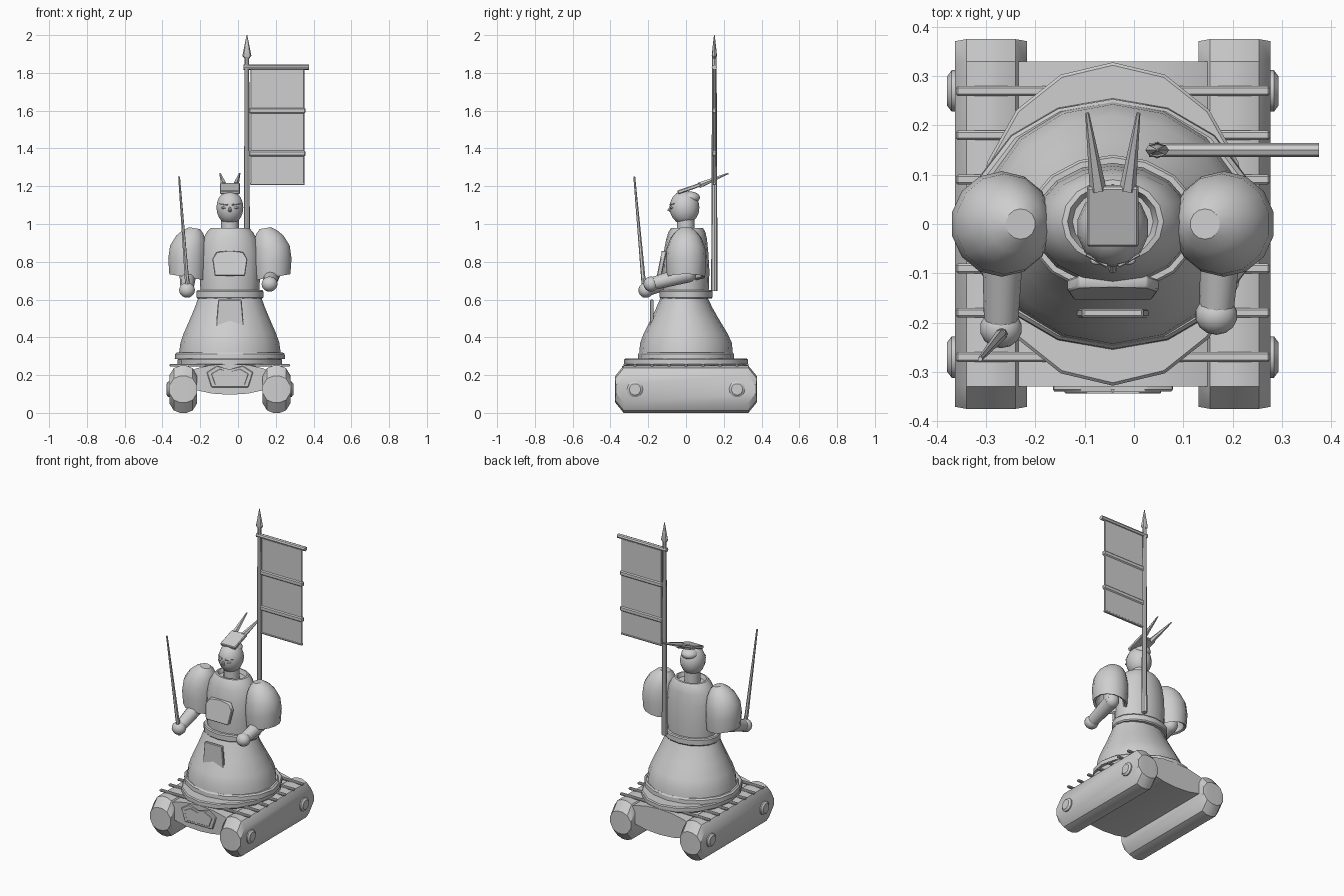
import bpy, bmesh
from math import sin, cos, pi, radians
from mathutils import Vector, Matrix

if "Cube" in bpy.data.objects:
    bpy.data.objects.remove(bpy.data.objects["Cube"])

CX = -0.043  # centre line of the figure
grey = bpy.data.materials.new("plain_grey")
grey.use_nodes = True
colour = (0.62, 0.62, 0.62, 1)
grey.diffuse_color = colour
grey.node_tree.nodes["Principled BSDF"].inputs["Base Color"].default_value = colour
made = []


def finish(name, bm):
    bmesh.ops.recalc_face_normals(bm, faces=bm.faces)
    mesh = bpy.data.meshes.new(name)
    bm.to_mesh(mesh)
    bm.free()
    mesh.materials.append(grey)
    ob = bpy.data.objects.new(name, mesh)
    bpy.context.collection.objects.link(ob)
    made.append(ob)
    return ob


def skin(name, rings, bevel=0):
    """Closed surface through rings of points."""
    bm = bmesh.new()
    loops = [[bm.verts.new(p) for p in ring] for ring in rings]
    n = len(loops[0])
    for a, b in zip(loops, loops[1:]):
        for i in range(n):
            j = (i + 1) % n
            bm.faces.new((a[i], a[j], b[j], b[i]))
    bm.faces.new(loops[0])
    bm.faces.new(loops[-1])
    if bevel:
        bmesh.ops.bevel(bm, geom=bm.edges[:], offset=bevel, segments=1, affect='EDGES')
    return finish(name, bm)


def stack(name, rows, n=16, slope=0):
    """Elliptical rings; each row is z, rx, ry, cx, cy."""
    turns = [2 * pi * i / n - pi / 2 for i in range(n)]
    return skin(name, [[(cx + rx * cos(t), cy + ry * sin(t), z + slope * rx * cos(t))
                        for t in turns] for z, rx, ry, cx, cy in rows])


def rod(name, a, b, r1, r2, n=8):
    a, b = Vector(a), Vector(b)
    q = (b - a).to_track_quat('Z', 'Y')
    return skin(name, [[p + q @ Vector((r * cos(2 * pi * i / n), r * sin(2 * pi * i / n), 0))
                        for i in range(n)] for p, r in ((a, r1), (b, r2))])


def ball(name, centre, radii, n=14):
    bm = bmesh.new()
    bmesh.ops.create_uvsphere(bm, u_segments=n, v_segments=10, radius=1,
                              matrix=Matrix.Translation(centre) @ Matrix.Diagonal((*radii, 1)))
    return finish(name, bm)


def box(name, centre, size, bevel=0, tilt=0):
    bm = bmesh.new()
    bmesh.ops.create_cube(bm, size=1, matrix=Matrix.Translation(centre)
                          @ Matrix.Rotation(radians(tilt), 4, 'X') @ Matrix.Diagonal((*size, 1)))
    if bevel:
        bmesh.ops.bevel(bm, geom=bm.edges[:], offset=bevel, segments=1, affect='EDGES')
    return finish(name, bm)


def plate(name, half, y, thick, lean=0, bevel=0.004):
    """Mirrored x, z outline facing the front, leaning forward towards its foot."""
    pts = half + [(-x, z) for x, z in reversed(half) if x > 0]
    top = max(z for _, z in pts)
    return skin(name, [[(CX + x, y + d - lean * (top - z), z) for x, z in pts]
                       for d in (0, thick)], bevel)


# Tracks with wheel hubs
for side, label in ((-1, "right"), (1, "left")):
    x0 = CX + side * 0.247
    slices = []
    for dx, hy, hz in ((-0.073, 0.371, 0.075), (-0.05, 0.375, 0.112), (-0.017, 0.375, 0.125),
                       (0.017, 0.375, 0.125), (0.05, 0.375, 0.112), (0.073, 0.371, 0.075)):
        corner = ((hy, hz - 0.055), (hy - 0.045, hz))
        quarter = [(y, z) for y, z in corner]
        upper = quarter + [(-y, z) for y, z in reversed(quarter)]
        ring = upper + [(y, -z) for y, z in reversed(upper)]
        slices.append([(x0 + dx, y, 0.125 + z) for y, z in ring])
    skin(label + "_track", slices)
    for y, end in ((-0.27, "front"), (0.27, "back")):
        rod(f"{label}_{end}_hub", (x0 + side * 0.06, y, 0.125), (x0 + side * 0.08, y, 0.125), 0.042, 0.042, 14)
        rod(f"{label}_{end}_hub_cap", (x0 + side * 0.08, y, 0.125), (x0 + side * 0.089, y, 0.125), 0.042, 0.03, 14)

# Hull between the tracks
skin("hull", [[(CX + 0.25 * cos(pi * i / 8), y, 0.178 + 0.082 * sin(pi * i / 8)) for i in range(16)]
              for y in (-0.33, 0.33)])
crest = [(0, 0.226), (0.068, 0.25), (0.123, 0.215), (0.098, 0.135)]
plate("front_crest", crest, -0.34, 0.015)
plate("front_crest_inset", [(x * 0.8, 0.187 + (z - 0.187) * 0.72) for x, z in crest], -0.344, 0.008, 0, 0.002)

# Cross slats over the tracks
for i in range(7):
    box(f"slat_{i}", (CX, -0.27 + 0.09 * i, 0.252), (0.637, 0.02, 0.014), 0.004)

# Skirt and waist
stack("skirt_base", [(0.25, 0.27, 0.322, CX, 0), (0.258, 0.276, 0.328, CX, 0),
                     (0.282, 0.276, 0.328, CX, 0), (0.288, 0.27, 0.322, CX, 0)])
stack("skirt_hem", [(0.285, 0.292, 0.255, CX, 0), (0.312, 0.29, 0.253, CX, 0), (0.32, 0.28, 0.247, CX, 0)])
stack("skirt", [(0.31, 0.27, 0.248, CX, 0), (0.37, 0.262, 0.243, CX, 0), (0.42, 0.245, 0.222, CX, -0.002),
                (0.5, 0.21, 0.178, CX, -0.006), (0.56, 0.185, 0.147, CX, -0.009), (0.61, 0.167, 0.125, CX, -0.01)])
stack("belt", [(0.605, 0.172, 0.135, CX, 0), (0.612, 0.177, 0.14, CX, 0),
               (0.643, 0.177, 0.14, CX, 0), (0.65, 0.172, 0.135, CX, 0)])

# Torso with a sunken collar
stack("torso", [(0.64, 0.155, 0.12, CX, 0), (0.75, 0.162, 0.124, CX, 0), (0.85, 0.158, 0.118, CX, 0),
                (0.92, 0.143, 0.108, CX, 0.003), (0.957, 0.122, 0.098, CX, 0.005),
                (0.978, 0.103, 0.085, CX, 0.005), (0.98, 0.092, 0.075, CX, 0.005),
                (0.955, 0.082, 0.066, CX, 0.005)])
plate("chest_panel", [(0, 0.858), (0.07, 0.852), (0.093, 0.815), (0.08, 0.725)], -0.128, 0.025, 0.2)
plate("apron_panel", [(0.062, 0.6), (0.074, 0.46)], -0.19, 0.018)

# Head, face and neck
rod("neck", (CX, -0.002, 0.94), (CX, -0.002, 1.03), 0.047, 0.047, 14)
ball("head", (CX, -0.008, 1.087), (0.073, 0.079, 0.09))
ball("hair_cap", (CX, 0.022, 1.14), (0.05, 0.052, 0.032))
rod("nose", (CX, -0.075, 1.1), (CX, -0.092, 1.068), 0.004, 0.009)
for side, label in ((-1, "right"), (1, "left")):
    rod(label + "_brow", (CX + side * 0.012, -0.084, 1.102), (CX + side * 0.054, -0.062, 1.108), 0.005, 0.003, 6)
    ball(label + "_eye", (CX + side * 0.031, -0.075, 1.086), (0.016, 0.008, 0.006), 8)

# Tilted hat with two horns
box("hat", (CX, 0.017, 1.188), (0.105, 0.128, 0.02), 0.004, 19)
for side, label in ((-1, "right"), (1, "left")):
    rod(label + "_horn", (CX + side * 0.03, 0.07, 1.205), (CX + side * 0.052, 0.225, 1.268), 0.017, 0.004, 6)

# Puffed sleeves, forearms and hands
for side, label, hand in ((-1, "right", (-0.27, -0.212, 0.65)), (1, "left", (0.167, -0.185, 0.682))):
    profile = ((0.82, 0.07, 0.225), (0.725, 0.084, 0.225), (0.718, 0.098, 0.225), (0.8, 0.104, 0.225),
               (0.87, 0.099, 0.22), (0.925, 0.08, 0.206), (0.958, 0.056, 0.195), (0.978, 0.03, 0.187))
    stack(label + "_sleeve", [(z, r, r * 1.03, CX + side * dx, 0) for z, r, dx in profile], 14, side * 0.17)
    elbow = (CX + side * 0.222, 0.01, 0.735)
    rod(label + "_upper_arm", elbow, (elbow[0], 0, 0.9), 0.045, 0.05, 12)
    ball(label + "_elbow", elbow, (0.045, 0.045, 0.045))
    rod(label + "_forearm", elbow, hand, 0.045, 0.034, 12)
    ball(label + "_hand", hand, (0.043, 0.04, 0.04))

# Raised sword
rod("sword_grip", (-0.263, -0.218, 0.612), (-0.27, -0.225, 0.71), 0.012, 0.012)
rod("sword_blade", (-0.27, -0.225, 0.7), (-0.312, -0.274, 1.252), 0.012, 0.005, 6)

# Banner pole with spearhead
PX, PY = 0.047, 0.15
rod("banner_pole", (PX, PY, 0.645), (PX, PY, 1.89), 0.017, 0.012)
stack("spearhead", [(1.875, 0.011, 0.008, PX, PY), (1.89, 0.024, 0.014, PX, PY),
                    (1.95, 0.012, 0.008, PX, PY), (2.0, 0.002, 0.002, PX, PY)], 8)
rod("banner_crossbar", (0.03, PY, 1.83), (0.375, PY, 1.83), 0.014, 0.014)
box("banner_cloth", (0.208, PY, 1.515), (0.286, 0.012, 0.61), 0.003)
for i, z in enumerate((1.6, 1.373)):
    box(f"banner_band_{i}", (0.208, PY, z), (0.3, 0.024, 0.03), 0.006)
box("banner_hem", (0.208, PY, 1.213), (0.29, 0.016, 0.012), 0.003)

# Smooth shading with sharp edges kept
bpy.ops.object.select_all(action='DESELECT')
for ob in made:
    ob.select_set(True)
bpy.context.view_layer.objects.active = made[0]
bpy.ops.object.shade_smooth_by_angle(angle=radians(32))
